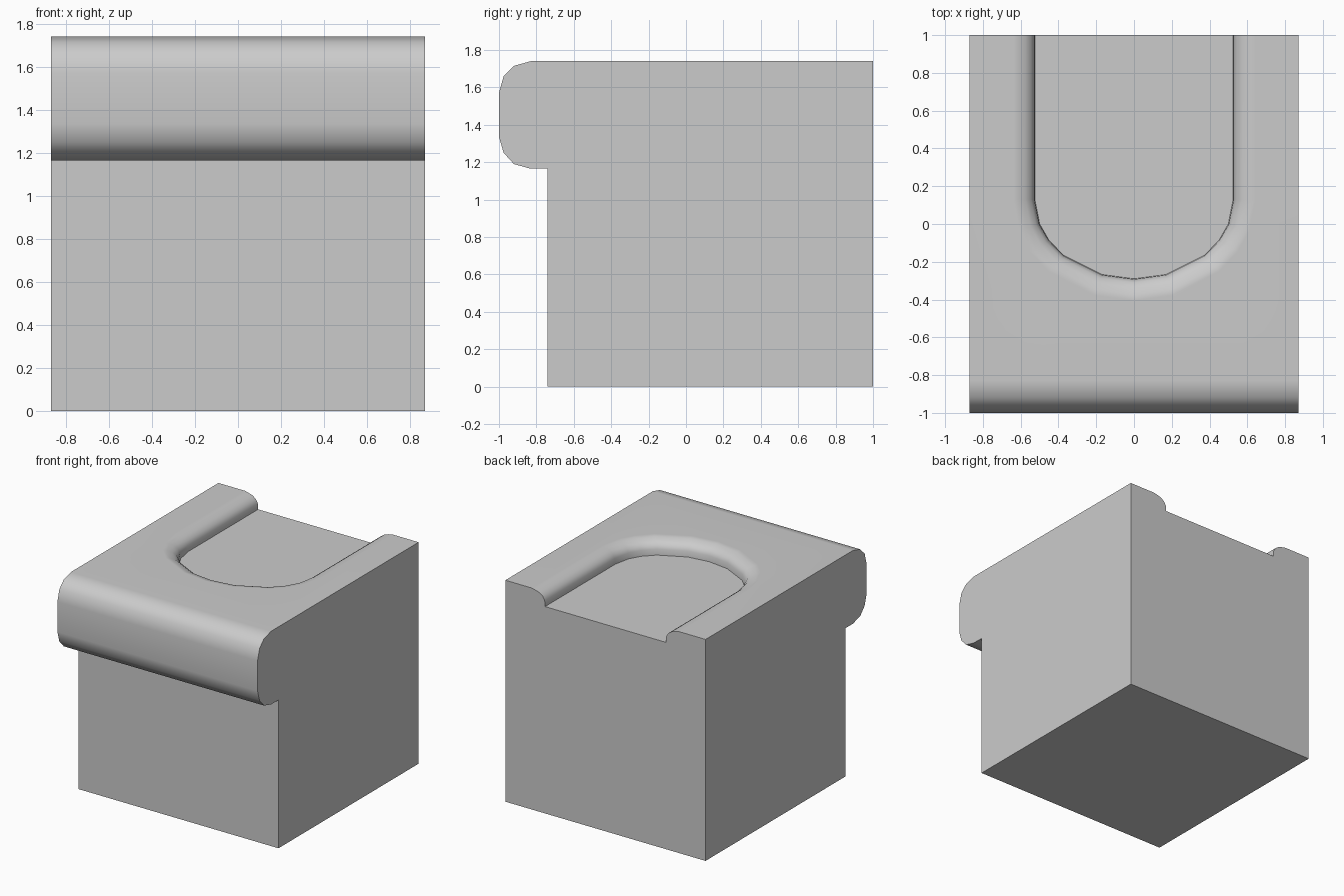
import bpy
import bmesh
from math import sin, cos, radians

if "Cube" in bpy.data.objects:
    bpy.data.objects.remove(bpy.data.objects["Cube"], do_unlink=True)

HALF_WIDTH, TOP, BACK = 0.87, 1.74, 1.0

grey = bpy.data.materials.new("plain grey")
grey.use_nodes = True
grey.diffuse_color = (0.6, 0.6, 0.6, 1)
grey.node_tree.nodes["Principled BSDF"].inputs["Base Color"].default_value = (0.6, 0.6, 0.6, 1)


def loft(name, rings):
    """Bridge matching closed rings and cap both ends."""
    bm = bmesh.new()
    loops = [[bm.verts.new(p) for p in ring] for ring in rings]
    for a, b in zip(loops, loops[1:]):
        for i in range(len(a)):
            j = (i + 1) % len(a)
            bm.faces.new((a[i], a[j], b[j], b[i]))
    bm.faces.new(loops[0])
    bm.faces.new(loops[-1])
    bmesh.ops.recalc_face_normals(bm, faces=bm.faces)
    mesh = bpy.data.meshes.new(name)
    bm.to_mesh(mesh)
    bm.free()
    obj = bpy.data.objects.new(name, mesh)
    bpy.context.collection.objects.link(obj)
    mesh.materials.append(grey)
    return obj


# Block with a rounded overhanging nose, extruded across the width
upper_nose = [(-0.83, TOP), (-0.92, 1.715), (-0.975, 1.66), (-1, 1.57)]
lower_nose = [(-1, 1.335), (-0.975, 1.25), (-0.92, 1.19), (-0.83, 1.165)]
profile = [(BACK, 0), (BACK, TOP)] + upper_nose + lower_nose + [(-0.74, 1.165), (-0.74, 0)]
block = loft("block_with_nose", [[(x, y, z) for y, z in profile]
                                 for x in (-HALF_WIDTH, HALF_WIDTH)])


# U-shaped recess, open at the back, flaring into a soft lip
def u_ring(offset, z):
    half = [0, 19, 45, 59, 72, 90]
    angles = [-a for a in reversed(half)] + half[1:]
    arc = [((0.525 + offset) * sin(radians(a)),
            0.13 - (0.42 + offset) * cos(radians(a)), z) for a in angles]
    return [(-0.525 - offset, BACK + 0.2, z)] + arc + [(0.525 + offset, BACK + 0.2, z)]


lip = [(0, -0.115), (0.003, -0.07), (0.02, -0.039), (0.05, -0.018),
       (0.085, -0.007), (0.2, 0.02)]
cutter = loft("recess_cutter", [u_ring(o, TOP + dz) for o, dz in lip])
cutter.hide_render = True

cut = block.modifiers.new("recess", 'BOOLEAN')
cut.operation = 'DIFFERENCE'
cut.solver = 'EXACT'
cut.object = cutter
bpy.ops.object.select_all(action='DESELECT')
bpy.context.view_layer.objects.active = block
block.select_set(True)
bpy.ops.object.modifier_apply(modifier=cut.name)
bpy.data.objects.remove(cutter, do_unlink=True)

# Smooth nose and lip, crisp block edges
bpy.ops.object.shade_smooth_by_angle(angle=radians(40))
weighted = block.modifiers.new("flat_face_normals", 'WEIGHTED_NORMAL')
weighted.keep_sharp = True
